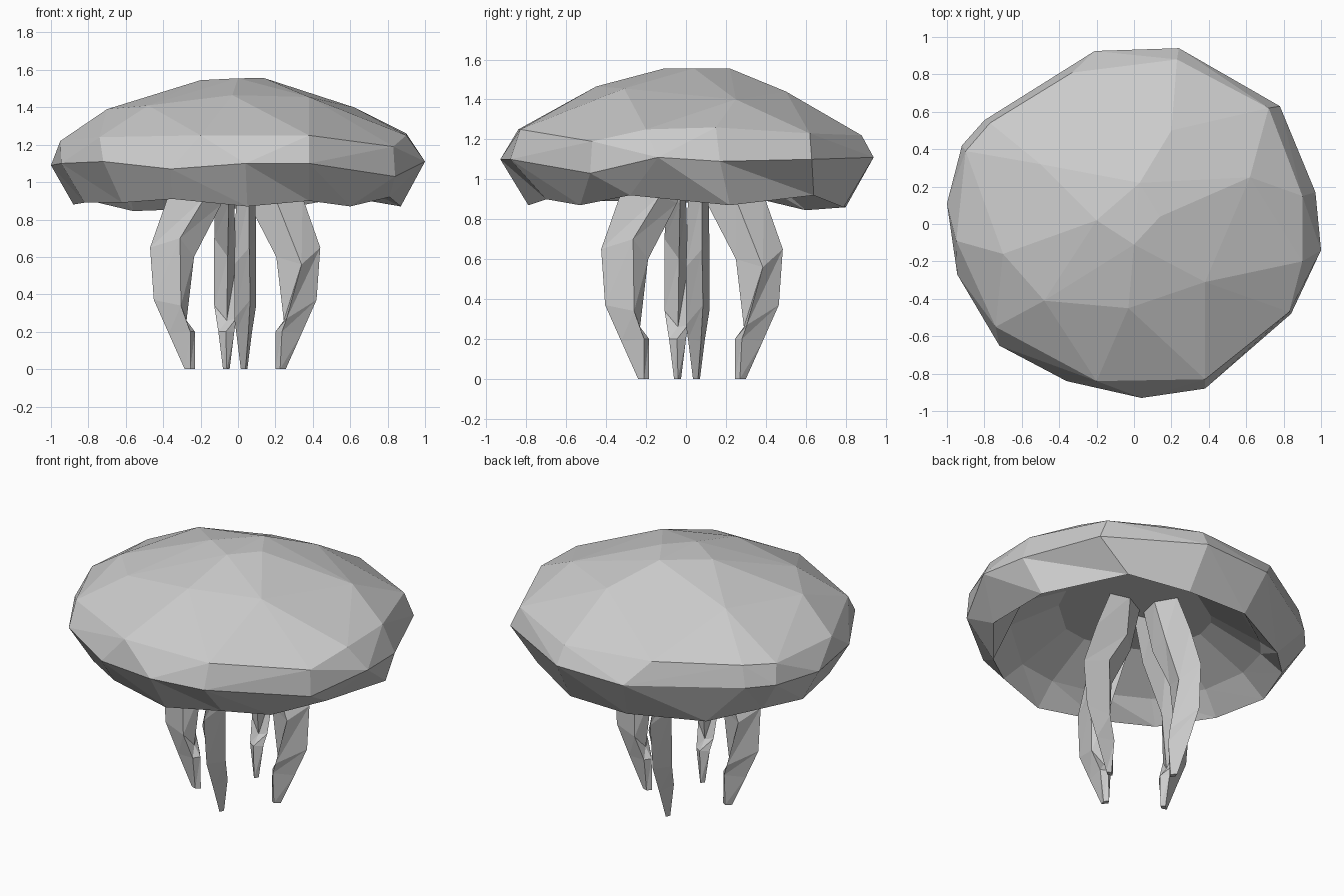
import bpy, bmesh, math
from mathutils import Matrix, Vector

grey = bpy.data.materials.new("pale_grey")
grey.diffuse_color = (0.6, 0.6, 0.6, 1.0)


def finish(bm, name):
    bmesh.ops.recalc_face_normals(bm, faces=bm.faces)
    mesh = bpy.data.meshes.new(name)
    bm.to_mesh(mesh)
    bm.free()
    mesh.materials.append(grey)
    obj = bpy.data.objects.new(name, mesh)
    bpy.context.collection.objects.link(obj)
    return obj


def bridge(bm, a, b):
    n = len(a)
    for i in range(n):
        j = (i + 1) % n
        bm.faces.new((a[i], a[j], b[j]))
        bm.faces.new((a[i], b[j], b[i]))


# Widest edge of the bell, counter-clockwise
EDGE = [(1.0, -.14, 1.11), (.97, .17, 1.09), (.78, .63, 1.10), (.24, .94, 1.11),
        (-.21, .925, 1.10), (-.80, .555, 1.10), (-.92, .42, 1.10), (-1.0, .11, 1.09),
        (-.945, -.27, 1.10), (-.72, -.65, 1.11), (-.36, -.84, 1.07), (.04, -.93, 1.10),
        (.38, -.88, 1.10), (.84, -.48, 1.03)]
# Facet corners on the upper bell: shoulder, mid ring, crown
UPPER = [(.9, -.2, 1.25), (.9, .15, 1.26), (.72, .62, 1.23), (.23, .88, 1.22),
         (-.33, .81, 1.24), (-.77, .54, 1.23), (-.9, .39, 1.22), (-.95, -.09, 1.22),
         (-.74, -.55, 1.24), (-.2, -.84, 1.25), (.38, -.83, 1.25), (.83, -.47, 1.19),
         (.38, -.31, 1.455), (.62, .25, 1.40), (.2, .5, 1.44), (-.03, -.45, 1.465),
         (-.48, -.41, 1.41), (-.7, -.16, 1.39), (-.5, .32, 1.43),
         (-.2, .02, 1.545), (0, -.11, 1.555), (.14, .04, 1.556), (.03, .22, 1.555)]
# Wavy lower rim, one corner per edge corner
RIM = [(.81, -.28, .92), (.87, .22, .87), (.58, .64, .92), (.25, .79, .86),
       (-.15, .80, .86), (-.56, .60, .845), (-.79, .37, .90), (-.88, .10, .88),
       (-.82, -.25, .89), (-.62, -.55, .89), (-.35, -.73, .91), (.05, -.79, .87),
       (.38, -.70, .90), (.60, -.53, .87)]

# Bell: hull of the dome, then skirt, inner wall and hollow ceiling
bm = bmesh.new()
edge = [bm.verts.new(p) for p in EDGE]
for p in UPPER:
    bm.verts.new(p)
bmesh.ops.convex_hull(bm, input=bm.verts[:])
bm.normal_update()
under = [f for f in bm.faces if f.normal.z < 0]
bmesh.ops.delete(bm, geom=under, context='FACES_ONLY')
bmesh.ops.delete(bm, geom=[e for e in bm.edges if not e.link_faces], context='EDGES')
bmesh.ops.delete(bm, geom=[v for v in bm.verts if not v.link_faces and v not in edge],
                 context='VERTS')
rim = [bm.verts.new(p) for p in RIM]
inner = [bm.verts.new((x * .74, y * .74, 1.01)) for x, y, _ in EDGE]
ceiling = [bm.verts.new((x * .45, y * .45, 1.17)) for x, y, _ in EDGE]
bridge(bm, edge, rim)
bridge(bm, rim, inner)
bridge(bm, inner, ceiling)
bm.faces.new(ceiling)
finish(bm, "bell")

# Tentacle sections as (outward, sideways, height): outer, near side, inner, far side
SECTIONS = [
    [(.25, .07, 1.18), (.13, .0, 1.18), (.0, .03, 1.18), (.13, .10, 1.18)],
    [(.36, .075, .92), (.22, .005, .90), (.075, .035, .88), (.16, .108, .92)],
    [(.455, .075, .65), (.355, -.005, .56), (.22, .04, .60), (.295, .112, .70)],
    [(.435, .08, .37), (.275, -.005, .27), (.26, .045, .26), (.29, .112, .34)],
    [(.355, .07, .19), (.25, .005, .20), (.215, .05, .20), (.24, .09, .20)],
    [(.27, .055, .0), (.24, .03, .0), (.215, .045, .0), (.24, .065, .0)]]

# Four curved tentacles in a pinwheel around the middle
for name, turn, cy in (("front", 0, .03), ("right", 1, .005),
                       ("back", 2, .03), ("left", 3, .005)):
    bm = bmesh.new()
    rot = Matrix.Rotation(turn * math.pi / 2, 3, 'Z')
    rings = [[bm.verts.new(rot @ Vector((t, -r, z)) + Vector((-.015, cy, 0)))
              for r, t, z in s] for s in SECTIONS]
    for a, b in zip(rings, rings[1:]):
        bridge(bm, a, b)
    bm.faces.new(rings[0])
    bm.faces.new(rings[-1])
    finish(bm, name + "_tentacle")
